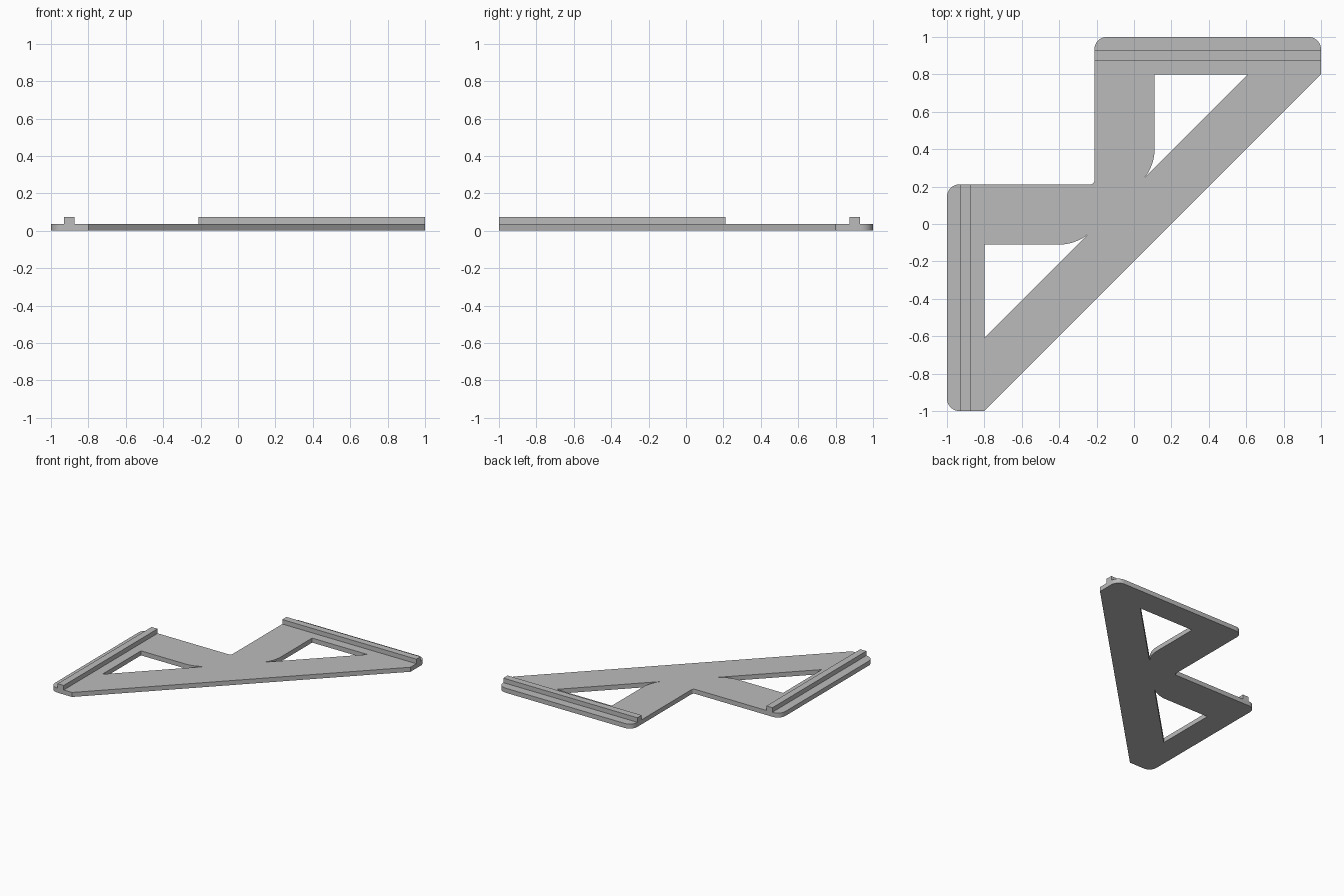
import bpy
import bmesh
from math import cos, sin, radians
from mathutils import Vector

cube = bpy.data.objects.get("Cube")
if cube:
    bpy.data.objects.remove(cube, do_unlink=True)

THICK = 0.037
RIDGE_TOP = 0.074

grey = bpy.data.materials.new("plain grey")
grey.use_nodes = True
colour = (0.5, 0.5, 0.5, 1)
grey.diffuse_color = colour
grey.node_tree.nodes["Principled BSDF"].inputs["Base Color"].default_value = colour


def arc(cx, cy, r, start, end, steps=8):
    angles = [radians(start + (end - start) * i / steps) for i in range(steps + 1)]
    return [(cx + r * cos(a), cy + r * sin(a)) for a in angles]


def mirror(points):
    """Reflect across the bracket's diagonal axis of symmetry."""
    return [(-y, -x) for x, y in points]


def prism(name, loops, z0, z1):
    """Fill an outline (with optional holes) and extrude it upwards."""
    bm = bmesh.new()
    edges = []
    for loop in loops:
        verts = [bm.verts.new((x, y, z0)) for x, y in loop]
        edges += [bm.edges.new((v, verts[i - 1])) for i, v in enumerate(verts)]
    bmesh.ops.triangle_fill(bm, edges=edges, use_beauty=True, normal=Vector((0, 0, 1)))
    top = bmesh.ops.extrude_face_region(bm, geom=bm.faces[:], use_keep_orig=True)
    moved = [g for g in top["geom"] if isinstance(g, bmesh.types.BMVert)]
    bmesh.ops.translate(bm, verts=moved, vec=(0, 0, z1 - z0))
    bmesh.ops.recalc_face_normals(bm, faces=bm.faces[:])
    mesh = bpy.data.meshes.new(name)
    bm.to_mesh(mesh)
    bm.free()
    mesh.materials.append(grey)
    obj = bpy.data.objects.new(name, mesh)
    bpy.context.collection.objects.link(obj)
    bpy.ops.object.select_all(action="DESELECT")
    obj.select_set(True)
    bpy.context.view_layer.objects.active = obj
    bpy.ops.object.shade_smooth_by_angle(angle=radians(30))
    return obj


# Outline: half of the bracket from inner corner to diagonal edge, then mirrored
R = 0.067
half = (arc(-0.232, 0.232, 0.02, -45, 0, 4)
        + arc(-0.212 + R, 1 - R, R, 180, 90)
        + arc(1 - R, 1 - R, R, 90, 0)
        + [(1, 0.8)])
outline = half + mirror(half)[:0:-1]

# Triangular window with a curved flank, one on each arm
window = [(0.11, 0.8), (0.61, 0.8)] + arc(-0.133, 0.4, 0.243, -41, 0, 10)
prism("bracket_plate", [outline, window, mirror(window)], 0, THICK)

# Raised rails along the two outer edges
rail = [(-0.212, 0.875), (1, 0.875), (1, 0.93), (-0.212, 0.93)]
prism("back_rail", [rail], THICK, RIDGE_TOP)
prism("right_rail", [mirror(rail)], THICK, RIDGE_TOP)
